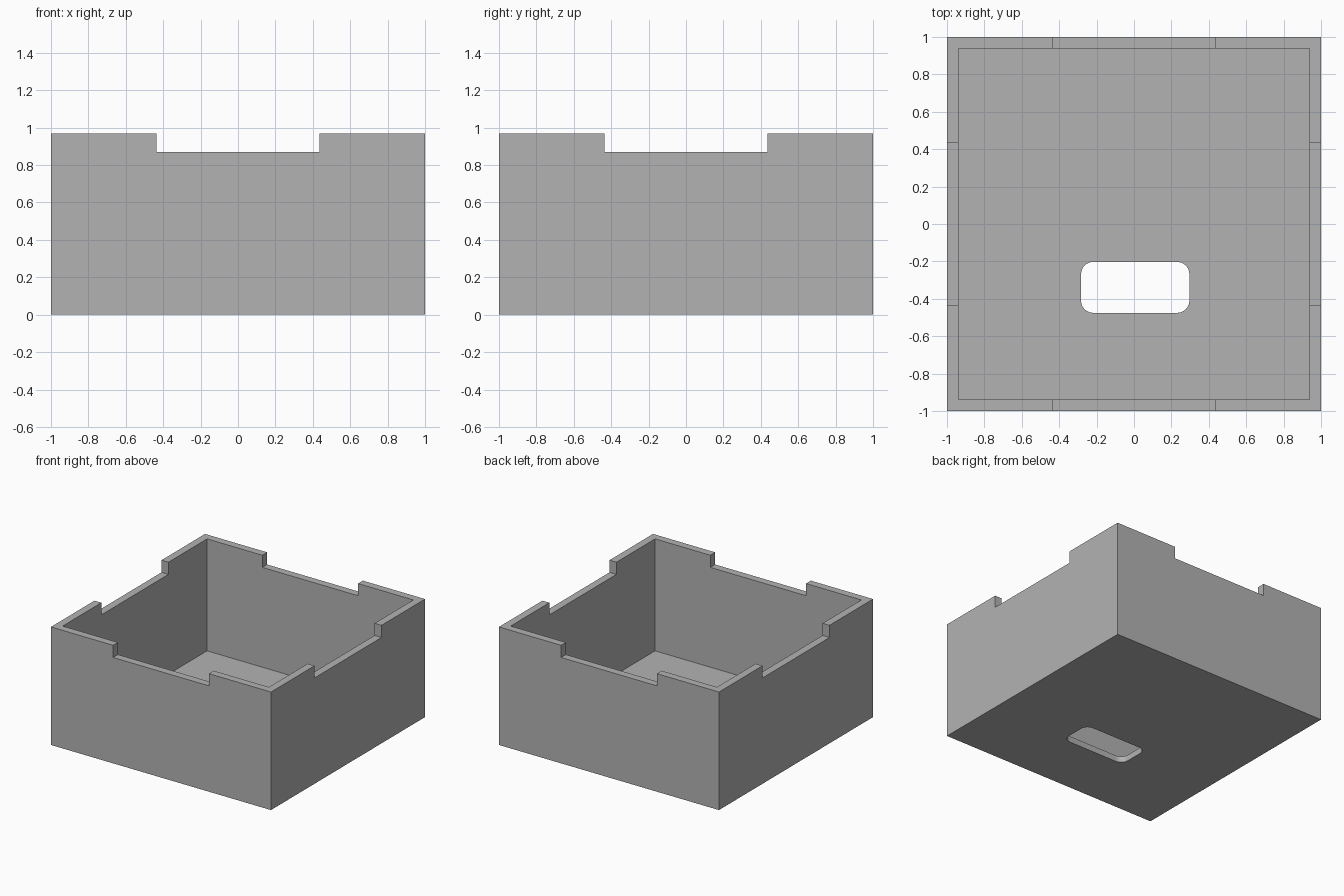
import bpy
import bmesh

WALL, FLOOR, HEIGHT, RIM = 0.0625, 0.05, 0.97, 0.87
NOTCH = 0.435

cube = bpy.data.objects.get("Cube")
if cube:
    bpy.data.objects.remove(cube, do_unlink=True)

grey = bpy.data.materials.new("plain_grey")
grey.use_nodes = True
colour = (0.45, 0.45, 0.45, 1)
grey.diffuse_color = colour
grey.node_tree.nodes["Principled BSDF"].inputs["Base Color"].default_value = colour


def block(name, low, high, radius=0):
    """Box between two corners, with optional rounded upright edges."""
    bm = bmesh.new()
    bmesh.ops.create_cube(bm, size=1)
    for v in bm.verts:
        for i in range(3):
            v.co[i] = high[i] if v.co[i] > 0 else low[i]
    if radius:
        upright = [e for e in bm.edges
                   if abs(e.verts[0].co.z - e.verts[1].co.z) > 1e-4]
        bmesh.ops.bevel(bm, geom=upright, offset=radius, segments=8,
                        profile=0.5, affect='EDGES')
    bmesh.ops.recalc_face_normals(bm, faces=bm.faces)
    mesh = bpy.data.meshes.new(name)
    bm.to_mesh(mesh)
    bm.free()
    mesh.materials.append(grey)
    obj = bpy.data.objects.new(name, mesh)
    bpy.context.collection.objects.link(obj)
    return obj


def cut(target, cutter):
    """Subtract the cutter, apply the result and discard the cutter."""
    cutter.hide_render = True
    mod = target.modifiers.new(cutter.name, 'BOOLEAN')
    mod.operation = 'DIFFERENCE'
    mod.solver = 'EXACT'
    mod.object = cutter
    bpy.context.view_layer.objects.active = target
    bpy.ops.object.modifier_apply(modifier=mod.name)
    bpy.data.objects.remove(cutter, do_unlink=True)


# Open box: solid body with a hollowed interior
box = block("open_box", (-1, -1, 0), (1, 1, HEIGHT))
inner = 1 - WALL
cut(box, block("cavity", (-inner, -inner, FLOOR), (inner, inner, 2)))

# Rim notches, one pair per direction
cut(box, block("side_notches", (-2, -NOTCH, RIM), (2, NOTCH, 2)))
cut(box, block("end_notches", (-NOTCH, -2, RIM), (NOTCH, 2, 2)))

# Rounded slot through the floor
cut(box, block("floor_slot", (-0.283, -0.475, -0.5), (0.296, -0.203, 0.5), 0.065))

# Smooth the slot corners, keep the rest crisp
bpy.ops.object.select_all(action='DESELECT')
box.select_set(True)
bpy.context.view_layer.objects.active = box
bpy.ops.object.shade_smooth_by_angle(angle=0.52)
